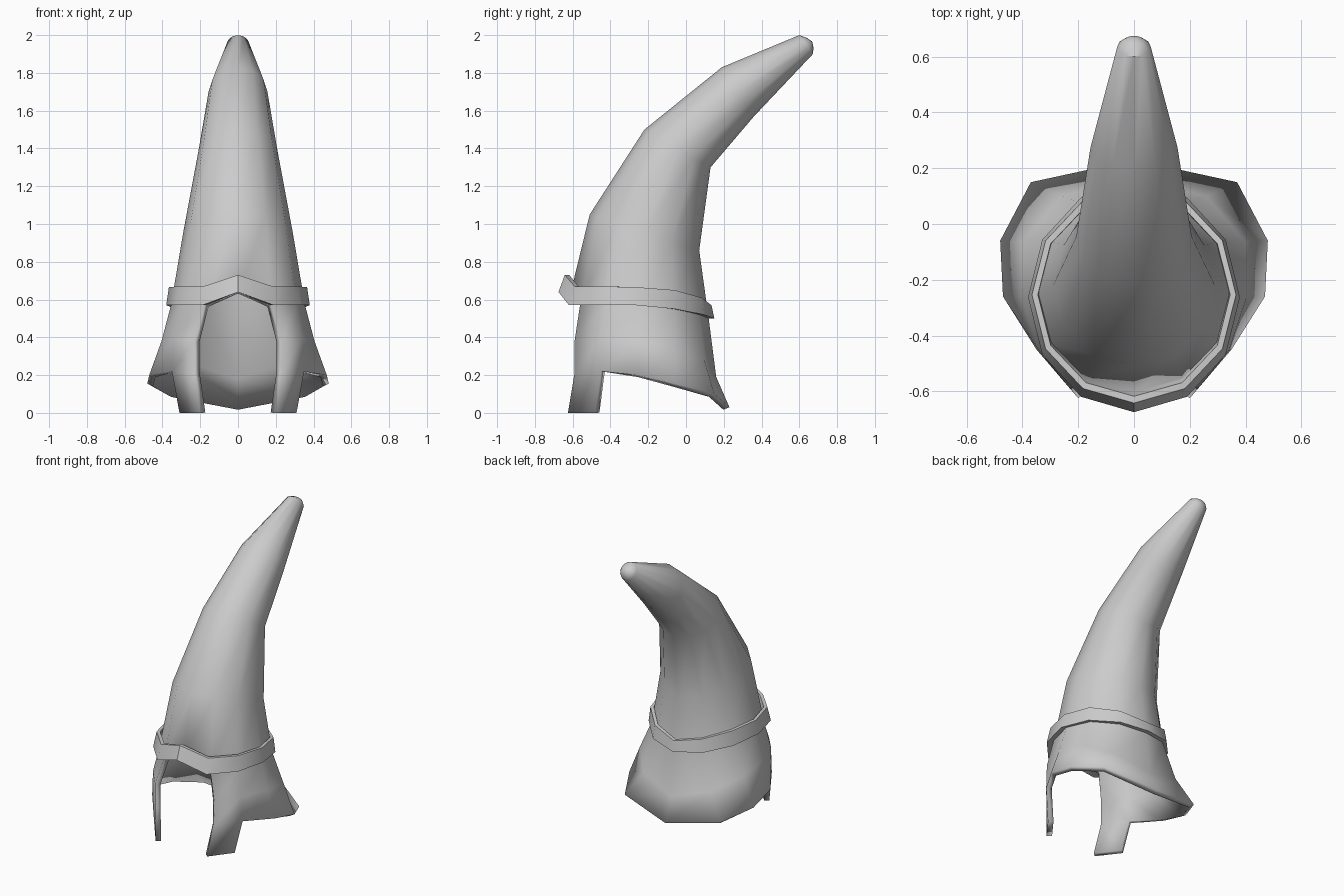
import bpy, math

if "Cube" in bpy.data.objects:
    bpy.data.objects.remove(bpy.data.objects["Cube"])

N = 12  # sides, counted counter-clockwise from the front


def make(name, verts, faces):
    mesh = bpy.data.meshes.new(name)
    mesh.from_pydata(verts, [], faces)
    obj = bpy.data.objects.new(name, mesh)
    bpy.context.collection.objects.link(obj)
    return obj


def smooth(obj):
    bpy.ops.object.select_all(action='DESELECT')
    obj.select_set(True)
    bpy.context.view_layer.objects.active = obj
    bpy.ops.object.shade_smooth_by_angle(angle=math.radians(40))


def mirrored(half):
    """Full 12-point ring from the 7 points front..right..back."""
    return [half[k] if k <= 6 else (-half[N - k][0],) + tuple(half[N - k][1:])
            for k in range(N)]


def tilted(front, back, hw):
    """Tilted elliptical ring through a front and a back point (y, z)."""
    pts = []
    for k in range(7):
        a = math.pi * k / 6
        t = (1 - math.cos(a)) / 2
        pts.append((hw * math.sin(a), front[0] + (back[0] - front[0]) * t,
                    front[1] + (back[1] - front[1]) * t))
    return mirrored(pts)


def level(hw, y0, y1, zs):
    """Ring with its own height at each column."""
    return mirrored([(p[0], p[1], z) for p, z in
                     zip(tilted((y0, 0), (y1, 0), hw), zs)])


# Hood shell: flared skirt, brow level, bent horn, rounded tip
low_z = [.64, .57, .57, .57, .55, .52, .50]
rings = [
    mirrored([(0, -.61, .60), (.23, -.59, .21), (.35, -.45, .22), (.47, -.26, .20),
              (.48, -.06, .155), (.37, .15, .10), (0, .23, .03)]),
    mirrored([(0, -.61, .62), (.23, -.59, .38), (.34, -.455, .39), (.405, -.26, .38),
              (.40, -.065, .35), (.26, .10, .27), (0, .16, .19)]),
    level(.355, -.61, .12, low_z),
    tilted((-.51, 1.05), (.07, .86), .29),
    tilted((-.22, 1.50), (.13, 1.30), .207),
    tilted((.19, 1.83), (.36, 1.57), .156),
    tilted((.60, 2.0), (.672, 1.90), .06),
    tilted((.64, 1.985), (.675, 1.935), .036),
]
verts = [p for r in rings for p in r]
faces = []
for r in range(len(rings) - 1):
    for k in range(N):
        if r < 2 and k in (0, N - 1):
            continue  # face opening
        n = (k + 1) % N
        faces.append((r * N + k, r * N + n, (r + 1) * N + n, (r + 1) * N + k))
top = (len(rings) - 1) * N
verts.append((0, .668, 1.966))
faces += [(top + k, top + (k + 1) % N, len(verts) - 1) for k in range(N)]

# Cheek guards reaching the ground
b = len(verts)
verts += [(.2, -.625, 0), (.31, -.48, 0), (-.2, -.625, 0), (-.31, -.48, 0)]
faces += [(b, b + 1, 2, 1), (b + 3, b + 2, 11, 10)]

# Remove the unused front points of the opening
unused = {0, N}
remap, kept = {}, []
for i, v in enumerate(verts):
    if i not in unused:
        remap[i] = len(kept)
        kept.append(v)
hood = make("hood", kept, [tuple(remap[i] for i in f) for f in faces])
smooth(hood)
shell = hood.modifiers.new("thickness", 'SOLIDIFY')
shell.thickness = .035
shell.offset = -1

# Brow band around the hood
high_z = [.73, .67, .67, .665, .65, .61, .57]
sections = [
    level(.38, -.675, .15, low_z),
    level(.366, -.642, .135, high_z),
    level(.345, -.618, .112, high_z),
    level(.335, -.595, .10, low_z),
]
verts = [p for s in sections for p in s]
faces = []
for s in range(4):
    t = (s + 1) % 4
    for k in range(N):
        n = (k + 1) % N
        faces.append((s * N + k, s * N + n, t * N + n, t * N + k))
smooth(make("brow_band", verts, faces))
